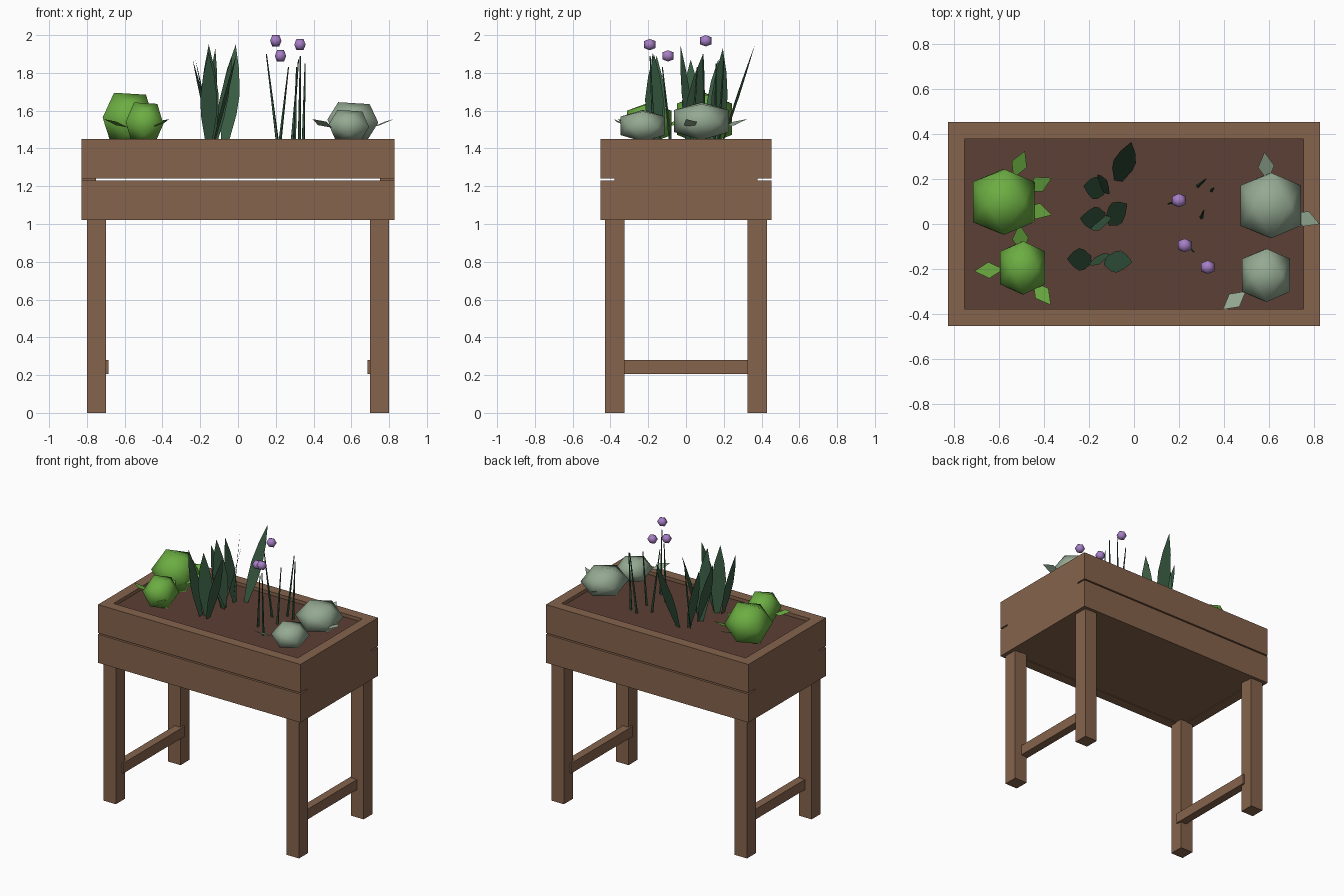
import bpy, bmesh, math
from mathutils import Vector, Matrix

if "Cube" in bpy.data.objects:
    bpy.data.objects.remove(bpy.data.objects["Cube"])

def mat(name, c):
    m = bpy.data.materials.new(name)
    m.diffuse_color = (*c, 1)
    m.use_nodes = True
    m.node_tree.nodes["Principled BSDF"].inputs["Base Color"].default_value = m.diffuse_color
    return m

WOOD = mat("wood", (0.235, 0.125, 0.072))
SOIL = mat("soil", (0.105, 0.05, 0.035))
LETTUCE = mat("lettuce_green", (0.15, 0.42, 0.055))
DARK = mat("leek_green", (0.04, 0.105, 0.055))
GREY = mat("cabbage_grey_green", (0.30, 0.40, 0.29))
PURPLE = mat("blossom_purple", (0.38, 0.21, 0.56))

def finish(name, bm, material):
    me = bpy.data.meshes.new(name)
    bm.to_mesh(me)
    bm.free()
    me.materials.append(material)
    o = bpy.data.objects.new(name, me)
    bpy.context.collection.objects.link(o)
    return o

def box(name, x, y, z, material):
    bm = bmesh.new()
    size = [r[1] - r[0] for r in (x, y, z)]
    mid = [(r[1] + r[0]) / 2 for r in (x, y, z)]
    bmesh.ops.create_cube(bm, size=1, matrix=Matrix.Translation(mid) @ Matrix.Diagonal((*size, 1)))
    return finish(name, bm, material)

def ball(name, pos, radii, material, tilt=0):
    # icosahedron turned so that its two-fold axes line up with x, y, z
    bm = bmesh.new()
    t = (1 + 5 ** 0.5) / 2
    for a in (-1, 1):
        for b in (-t, t):
            for v in ((b, a, 0), (0, b, a), (a, 0, b)):
                bm.verts.new(Vector(v) / t)
    bmesh.ops.convex_hull(bm, input=bm.verts[:])
    m = Matrix.Translation(pos) @ Matrix.Rotation(tilt, 4, 'Y') @ Matrix.Diagonal((*radii, 1))
    bm.transform(m)
    for f in bm.faces:
        f.smooth = True
    return finish(name, bm, material)

def blade(name, base, tip, side, width, material, rows):
    # flat pointed leaf: rows are (position along, relative half width)
    bm = bmesh.new()
    base, tip, side = Vector(base), Vector(tip), Vector(side).normalized()
    prev = None
    for t, w in rows:
        c = base.lerp(tip, t)
        vs = [bm.verts.new(c + side * width * w * s / 2) for s in ((-1, 1) if w else (0,))]
        if prev:
            bm.faces.new(prev + vs[::-1])
        prev = vs
    return finish(name, bm, material)

# Planter box
X, Y, T = 0.828, 0.453, 0.075
for s, n in ((-1, "front"), (1, "back")):
    y = sorted((s * Y, s * (Y - T)))
    box(n + "_lower_board", (-X, X), y, (1.02, 1.23), WOOD)
    box(n + "_upper_board", (-X, X), y, (1.24, 1.45), WOOD)
for s, n in ((-1, "left"), (1, "right")):
    box(n + "_end_panel", sorted((s * X, s * (X - T))), (T - Y, Y - T), (1.02, 1.45), WOOD)
box("floor_panel", (T - X, X - T), (T - Y, Y - T), (1.025, 1.06), WOOD)
box("soil", (T - X, X - T), (T - Y, Y - T), (1.32, 1.425), SOIL)

# Legs and stretchers
for s, n in ((-1, "left"), (1, "right")):
    for q, m in ((-1, "front"), (1, "back")):
        box(f"{m}_{n}_leg", sorted((s * 0.8, s * 0.698)), sorted((q * 0.43, q * 0.326)), (0, 1.025), WOOD)
    box(n + "_stretcher", sorted((s * 0.685, s * 0.745)), (-0.36, 0.36), (0.205, 0.28), WOOD)

# Leafy heads with loose outer leaves: centre, radii, leaf tips
DIAMOND = ((0, 0), (0.5, 1), (1, 0))
heads = [
    ("lettuce_large", LETTUCE, (-0.58, 0.098, 1.555), (0.137, 0.145, 0.135),
     ((-0.485, 0.325), (-0.365, 0.205), (-0.365, 0.04))),
    ("lettuce_small", LETTUCE, (-0.495, -0.195, 1.535), (0.1, 0.118, 0.105),
     ((-0.51, 0.0), (-0.71, -0.21), (-0.37, -0.36))),
    ("cabbage_large", GREY, (0.608, 0.082, 1.545), (0.135, 0.145, 0.095),
     ((0.58, 0.32), (0.825, 0.0))),
    ("cabbage_small", GREY, (0.587, -0.228, 1.52), (0.107, 0.118, 0.08),
     ((0.395, -0.38),)),
]
for name, m, c, r, tips in heads:
    ball(name, c, r, m, 0.06)
    for i, (tx, ty) in enumerate(tips):
        d = (Vector((tx, ty)) - Vector(c[:2])).normalized()
        b = Vector((tx, ty)) - d * 0.13
        blade(f"{name}_leaf_{i}", (b.x, b.y, 1.51), (tx, ty, 1.555), (-d.y, d.x, 0.25), 0.075, m, DIAMOND)

# Leek blades: base xy, tip xyz, facing side
LEEK = ((0, 0.35), (0.3, 0.9), (0.5, 1), (0.75, 0.65), (1, 0))
leeks = [
    ((-0.19, -0.16), (-0.298, -0.155, 1.89), (0, 1, 0)),
    ((-0.155, -0.14), (-0.155, -0.18, 1.91), (1, 0.5, 0)),
    ((-0.13, -0.165), (-0.008, -0.17, 1.9), (0.2, 1, 0)),
    ((-0.13, 0.03), (-0.24, 0.025, 1.87), (0.2, 1, 0)),
    ((-0.14, 0.03), (-0.155, -0.03, 1.95), (1, 0.5, 0)),
    ((-0.12, 0.01), (-0.03, 0.09, 1.9), (-0.5, 1, 0)),
    ((-0.13, 0.15), (-0.225, 0.17, 1.87), (0.1, 1, 0)),
    ((-0.15, 0.16), (-0.12, 0.195, 1.93), (-0.6, 1, 0)),
    ((-0.07, 0.19), (-0.012, 0.365, 1.95), (1, -0.15, 0)),
]
for i, (b, t, s) in enumerate(leeks):
    blade(f"leek_blade_{i}", (*b, 1.42), t, s, 0.1, DARK, LEEK)

# Chive stems
stems = [
    ((0.21, 0.1), (0.15, 0.09, 1.9)), ((0.22, -0.08), (0.267, -0.125, 1.83)),
    ((0.285, 0.17), (0.32, 0.2, 1.87)), ((0.345, 0.15), (0.355, 0.16, 1.85)),
    ((0.3, 0.03), (0.31, 0.06, 1.83)), ((0.325, -0.17), (0.33, -0.19, 1.89)),
]
for i, (b, t) in enumerate(stems):
    b, t = Vector((*b, 1.42)), Vector(t)
    bm = bmesh.new()
    m = Matrix.Translation((b + t) / 2) @ (t - b).to_track_quat('Z', 'Y').to_matrix().to_4x4()
    bmesh.ops.create_cone(bm, cap_ends=True, segments=5, radius1=0.009, radius2=0.003,
                          depth=(t - b).length, matrix=m)
    finish(f"chive_stem_{i}", bm, DARK)

# Blossoms
for i, p in enumerate(((0.2, 0.105, 1.97), (0.225, -0.095, 1.89), (0.328, -0.192, 1.95))):
    ball(f"blossom_{i}", p, (0.03, 0.03, 0.03), PURPLE)
